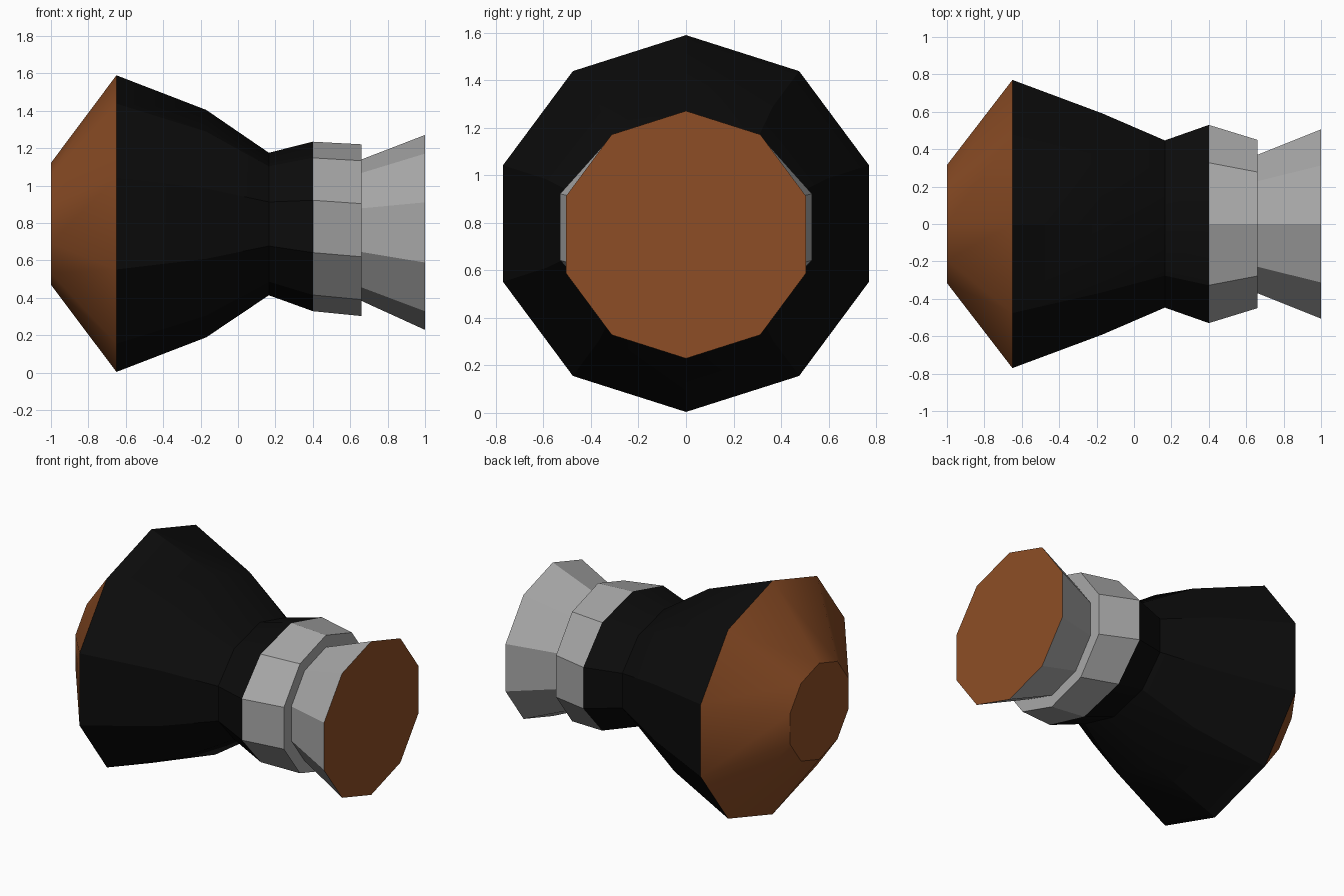
import bpy, bmesh, math

if "Cube" in bpy.data.objects:
    bpy.data.objects.remove(bpy.data.objects["Cube"])

SIDES = 10


def material(name, rgb):
    m = bpy.data.materials.new(name)
    m.diffuse_color = (*rgb, 1)
    m.use_nodes = True
    m.node_tree.nodes["Principled BSDF"].inputs["Base Color"].default_value = m.diffuse_color
    return m


brown = material("warm brown", (0.27, 0.076, 0.019))
black = material("near black", (0.0035, 0.0035, 0.0035))
grey = material("light grey", (0.39, 0.39, 0.39))


def lathe(name, stations, mat, cap_start=False, cap_end=False, end_mat=None):
    """Ten-sided tube along x; stations are (x, centre z, y radius, z radius)."""
    bm = bmesh.new()
    rings = []
    for x, cz, ry, rz in stations:
        angles = [2 * math.pi * i / SIDES for i in range(SIDES)]
        rings.append([bm.verts.new((x, ry * math.sin(a), cz + rz * math.cos(a)))
                      for a in angles])
    for a, b in zip(rings, rings[1:]):
        for i in range(SIDES):
            j = (i + 1) % SIDES
            bm.faces.new((a[i], b[i], b[j], a[j]))
    if cap_start:
        bm.faces.new(rings[0])
    if cap_end:
        face = bm.faces.new(rings[-1][::-1])
        if end_mat:
            face.material_index = 1
    bm.normal_update()
    # Make the winding face outwards
    mid = len(rings) // 2
    side = bm.faces[:][0]
    c = side.calc_center_median()
    if side.normal.y * c.y + side.normal.z * (c.z - stations[mid][1]) < 0:
        bmesh.ops.reverse_faces(bm, faces=bm.faces[:])
    me = bpy.data.meshes.new(name)
    bm.to_mesh(me)
    bm.free()
    me.materials.append(mat)
    if end_mat:
        me.materials.append(end_mat)
    ob = bpy.data.objects.new(name, me)
    bpy.context.collection.objects.link(ob)
    bpy.ops.object.select_all(action='DESELECT')
    ob.select_set(True)
    bpy.context.view_layer.objects.active = ob
    bpy.ops.object.shade_smooth_by_angle(angle=math.radians(30))
    return ob


# Shared cross-sections
widest = (-0.65, 0.797, 0.81, 0.793)
body_end = (0.40, 0.782, 0.557, 0.453)
step = (0.66, 0.762, 0.389, 0.378)

# Blunt brown nose cone with flat tip
lathe("nose_cone", [(-1.0, 0.796, 0.332, 0.326), widest], brown, cap_start=True)

# Black waisted body
lathe("body", [widest, (-0.17, 0.797, 0.622, 0.608),
               (0.165, 0.795, 0.47, 0.381), body_end], black)

# Grey collar, including the step face on its end
lathe("collar", [body_end, (0.66, 0.762, 0.473, 0.459), step], grey)

# Grey flared tail closed by a brown disc
lathe("flared_tail", [step, (1.0, 0.75, 0.532, 0.521)], grey,
      cap_end=True, end_mat=brown)
